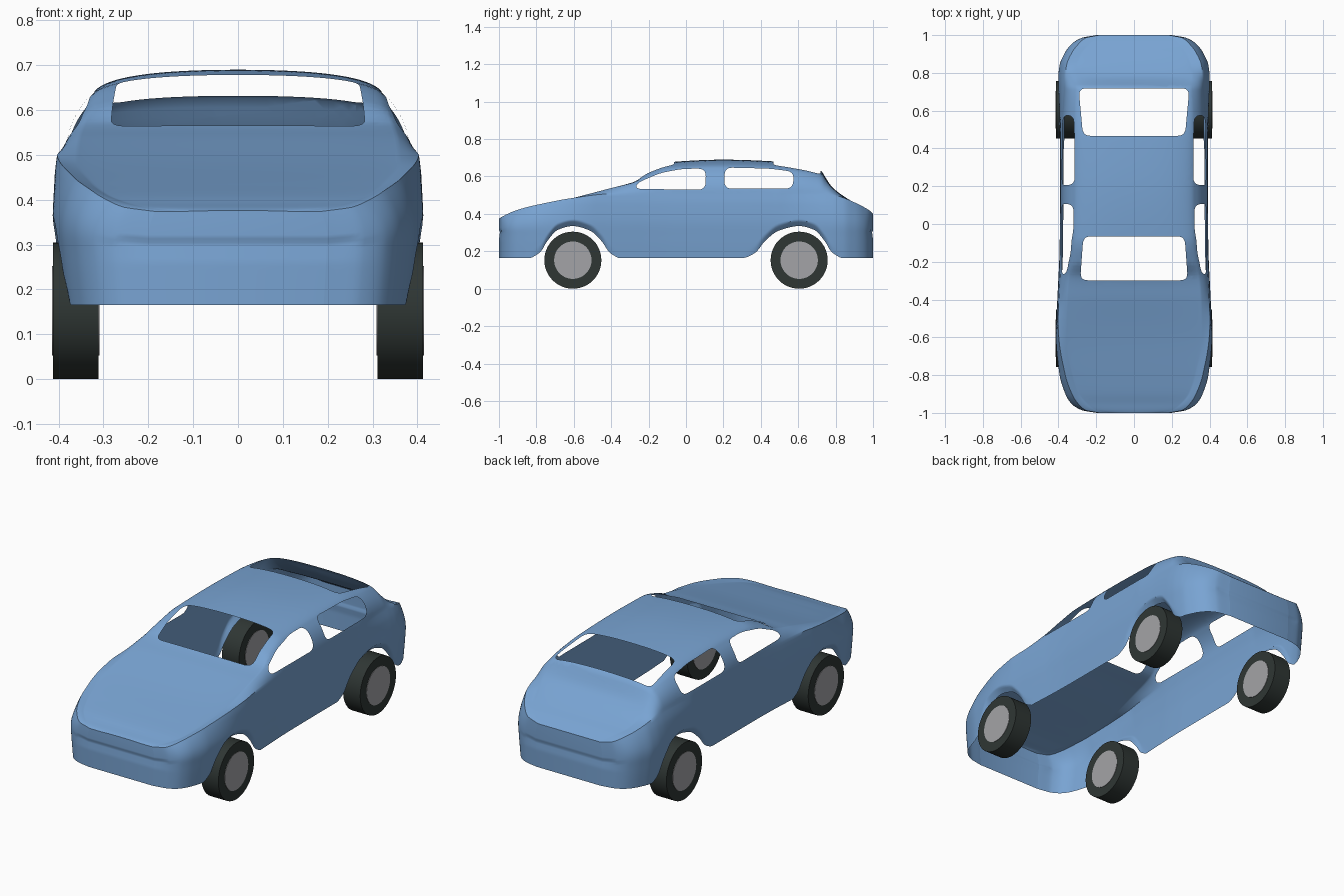
import bpy, bmesh, math
from mathutils import Vector, Matrix

if "Cube" in bpy.data.objects:
    bpy.data.objects.remove(bpy.data.objects["Cube"])


def material(name, rgb):
    m = bpy.data.materials.new(name)
    m.diffuse_color = (*rgb, 1)
    m.use_nodes = True
    m.node_tree.nodes["Principled BSDF"].inputs["Base Color"].default_value = m.diffuse_color
    return m


BLUE = material("body blue", (0.19, 0.37, 0.65))
BLACK = material("tyre black", (0.028, 0.037, 0.034))
GREY = material("hub grey", (0.37, 0.37, 0.385))


def finish(name, bm, mat, angle):
    me = bpy.data.meshes.new(name)
    bm.to_mesh(me)
    bm.free()
    me.materials.append(mat)
    ob = bpy.data.objects.new(name, me)
    bpy.context.collection.objects.link(ob)
    bpy.ops.object.select_all(action='DESELECT')
    ob.select_set(True)
    bpy.context.view_layer.objects.active = ob
    bpy.ops.object.shade_smooth_by_angle(angle=math.radians(angle))
    return ob


def curve(xs, ys):
    """Smooth interpolation without overshoot."""
    n = len(xs)
    s = [(ys[i + 1] - ys[i]) / (xs[i + 1] - xs[i]) for i in range(n - 1)]
    m = [s[0]] + [2 * a * b / (a + b) if a * b > 0 else 0 for a, b in zip(s, s[1:])] + [s[-1]]

    def f(x):
        x = min(max(x, xs[0]), xs[-1])
        i = max(k for k in range(n - 1) if xs[k] <= x)
        h = xs[i + 1] - xs[i]
        t = (x - xs[i]) / h
        return ((2*t**3 - 3*t*t + 1) * ys[i] + (t**3 - 2*t*t + t) * h * m[i]
                + (3*t*t - 2*t**3) * ys[i + 1] + (t**3 - t*t) * h * m[i + 1])
    return f


def bezier(a, k, b, t):
    return a * (1 - t)**2 + k * 2 * t * (1 - t) + b * t * t


# Body stations: y, half width, shoulder z, roof rail x, roof rail z, centre z
STATIONS = [
    (-1, .2, .374, .12, .374, .376), (-.985, .28, .384, .2, .382, .382),
    (-.95, .335, .402, .25, .394, .392), (-.9, .366, .422, .29, .410, .408),
    (-.8, .396, .448, .325, .436, .433), (-.6, .414, .486, .36, .486, .482),
    (-.4, .406, .508, .355, .538, .538), (-.28, .40, .51, .345, .568, .572),
    (-.2, .396, .51, .333, .603, .633), (-.07, .393, .51, .322, .637, .678),
    (.2, .392, .51, .32, .642, .69), (.45, .392, .51, .318, .638, .682),
    (.6, .396, .51, .315, .625, .66), (.72, .401, .51, .31, .60, .632),
    (.75, .402, .508, .31, .57, .588), (.78, .402, .503, .31, .54, .545),
    (.84, .396, .487, .30, .49, .497), (.9, .372, .462, .28, .458, .460),
    (.95, .336, .437, .24, .434, .434), (.985, .28, .415, .2, .412, .412),
    (1, .2, .40, .12, .40, .40)]
cols = list(zip(*STATIONS))
width, shoulder_z, rail_x, rail_z, top_z = [curve(cols[0], c) for c in cols[1:]]
side_bulge = curve((.16, .27, .37, .45, .52), (.953, .982, 1, .995, .975))
# How far the shoulder crease leans in towards nose and tail
lean = curve((.5, .65, .85, .95, 1), (0, .015, .034, .038, .015))
# Wheel arch height by distance from the axle, positive towards the bumper
arch = curve((-.26, -.21, -.17, -.1, 0, .08, .14, .17, .22),
             (0, .03, .085, .145, .17, .15, .085, .035, 0))
AXLE, SIDE, GLASS, ROOF = 0.605, 24, 10, 16


def section(y):
    """Half cross-section from the sill up to the centre line."""
    d = abs(y) - AXLE
    lift = arch(d if d > 0 else d * (.91 if y > 0 else 1.08))
    zb, zs, w = .165 + lift, shoulder_z(y), width(y)
    pts = []
    for i in range(SIDE + 1):
        z = zb + (zs - zb) * i / SIDE
        lip = .025 * max(0, 1 - (z - zb) / .03) * lift / .17
        x = w * side_bulge(z) - lip - lean(abs(y)) * max(0, (z - .31) / (zs - .31))**2
        # shallow groove under the bumper overhang
        g = max(0, 1 - (.31 - z) / .05) if z <= .31 else 0
        g *= max(0, min(1, (.33 - x) / .1)) * max(0, (abs(y) - .9) / .1)
        pts.append((x, y * (1 - .006 * g), z))
    s = Vector((pts[-1][0], y, zs))
    r = Vector((rail_x(y), y, rail_z(y)))
    c = Vector((0, y, top_z(y)))
    # bowed glass side, fading to flat over bonnet and tail
    bow = .2 * max(0, min(1, (r.z - s.z) / .05))
    k = (s + r) / 2 + Vector((bow * (r.z - s.z), 0, bow * (s.x - r.x)))
    pts += [tuple(bezier(s, k, r, i / GLASS)) for i in range(1, GLASS + 1)]
    k = Vector((r.x - .04, y, c.z))
    pts += [tuple(bezier(r, k, c, i / ROOF)) for i in range(1, ROOF + 1)]
    return pts


def rounded(corners, r):
    """Convex outline with rounded corners."""
    out, n = [], len(corners)
    for i in range(n):
        p, a, b = (Vector(corners[j % n]) for j in (i, i - 1, i + 1))
        da, db = a - p, b - p
        a = p + da * min(r / da.length, .48)
        b = p + db * min(r / db.length, .48)
        out += [bezier(a, p, b, t) for t in (0, .2, .4, .6, .8, 1)]
    return out


def cut_opening(bm, outline, axis):
    """Cut a convex outline (anticlockwise) through the shell along an axis."""
    def lift3(v):
        return Vector((0, v.x, v.y)) if axis == 'X' else Vector((v.x, v.y, 0))
    lo = [min(v[i] for v in outline) for i in (0, 1)]
    hi = [max(v[i] for v in outline) for i in (0, 1)]
    ia, ib = (1, 2) if axis == 'X' else (0, 1)

    def near(f):
        c = f.calc_center_median()
        ok = abs(c.x) > .2 if axis == 'X' else c.z > .5
        return ok and lo[0] - .05 < c[ia] < hi[0] + .05 and lo[1] - .05 < c[ib] < hi[1] + .05
    faces = [f for f in bm.faces if near(f)]
    for a, b in zip(outline, outline[1:] + outline[:1]):
        d = b - a
        if d.length < 1e-5:
            continue
        co, no = lift3(a), lift3(Vector((d.y, -d.x))).normalized()
        geom = set(faces)
        for f in faces:
            geom.update(f.edges)
            geom.update(f.verts)
        res = bmesh.ops.bisect_plane(bm, geom=list(geom), dist=1e-6, plane_co=co, plane_no=no)
        faces = [f for f in res['geom'] if isinstance(f, bmesh.types.BMFace) and f.is_valid
                 and (f.calc_center_median() - co).dot(no) < 0]
    bmesh.ops.delete(bm, geom=faces, context='FACES')


# Body shell: lofted sections, mirrored, with closed nose and tail
bm = bmesh.new()
N = 170
rings = []
for i in range(N + 1):
    half = section(-math.cos(math.pi * i / N))
    full = half + [(-x, y, z) for x, y, z in half[-2::-1]]
    rings.append([bm.verts.new(p) for p in full])
for a, b in zip(rings, rings[1:]):
    for j in range(len(a) - 1):
        bm.faces.new((a[j], a[j + 1], b[j + 1], b[j]))
for r in (rings[0], rings[-1]):
    n = len(r)
    for j in range(n // 2 - 1):
        bm.faces.new((r[j], r[j + 1], r[n - 2 - j], r[n - 1 - j]))
    j = n // 2
    bm.faces.new((r[j - 1], r[j], r[j + 1]))
bmesh.ops.recalc_face_normals(bm, faces=bm.faces[:])

# Window openings
cut_opening(bm, rounded([(-.285, -.298), (.285, -.298), (.268, -.065), (-.268, -.065)], .04), 'Z')
cut_opening(bm, rounded([(-.27, .467), (.27, .467), (.293, .718), (-.293, .718)], .04), 'Z')
cut_opening(bm, rounded([(-.268, .533), (.105, .53), (.106, .642), (-.02, .641),
                         (-.14, .618), (-.262, .565)], .04), 'X')
cut_opening(bm, rounded([(.205, .535), (.57, .535), (.578, .625), (.45, .642), (.207, .648)], .04), 'X')
finish("body_shell", bm, BLUE, 38)


def disc(name, radius, x0, x1, y, mat):
    bm = bmesh.new()
    mtx = Matrix.Translation(((x0 + x1) / 2, y, .1525)) @ Matrix.Rotation(math.pi / 2, 4, 'Y')
    bmesh.ops.create_cone(bm, cap_ends=True, segments=48, radius1=radius, radius2=radius,
                          depth=abs(x1 - x0), matrix=mtx)
    finish(name, bm, mat, 30)


# Wheels: tyre with a hub visible on both faces
for side, sx in (("right", 1), ("left", -1)):
    for end, y in (("front", -AXLE), ("rear", AXLE)):
        disc(f"{end}_{side}_tyre", .1525, sx * .311, sx * .413, y, BLACK)
        disc(f"{end}_{side}_hub", .10, sx * .309, sx * .415, y, GREY)
